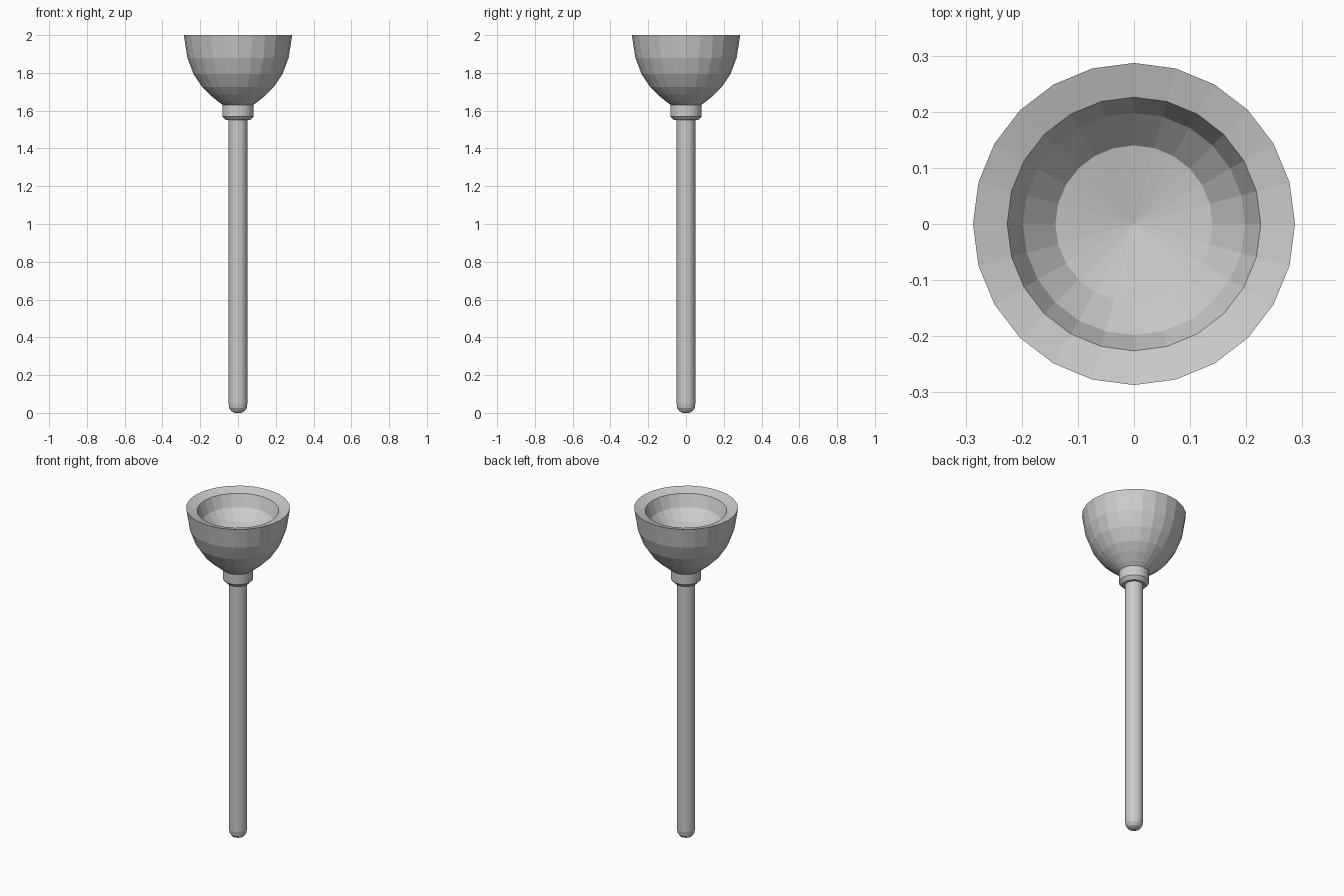
import bpy
import bmesh
from math import tau

SIDES = 24

cube = bpy.data.objects.get("Cube")
if cube:
    bpy.data.objects.remove(cube)

grey = bpy.data.materials.new("plain grey")
grey.use_nodes = True
colour = (0.6, 0.6, 0.6, 1)
grey.diffuse_color = colour
grey.node_tree.nodes["Principled BSDF"].inputs["Base Color"].default_value = colour


def lathe(name, profile):
    """Spin a (radius, height) profile around the z axis, flat shaded."""
    bm = bmesh.new()
    verts = [bm.verts.new((r, 0, z)) for r, z in profile]
    edges = [bm.edges.new(pair) for pair in zip(verts, verts[1:])]
    bmesh.ops.spin(bm, geom=verts + edges, cent=(0, 0, 0), axis=(0, 0, 1),
                   angle=tau, steps=SIDES)
    bmesh.ops.remove_doubles(bm, verts=bm.verts, dist=0.0005)
    bmesh.ops.recalc_face_normals(bm, faces=bm.faces)
    mesh = bpy.data.meshes.new(name)
    bm.to_mesh(mesh)
    bm.free()
    mesh.materials.append(grey)
    obj = bpy.data.objects.new(name, mesh)
    bpy.context.collection.objects.link(obj)
    return obj


# Hollow cup: underside, outer wall, sloping rim, inner wall, dished floor
lathe("cup", [
    (0, 1.63), (0.08, 1.63), (0.105, 1.648), (0.15, 1.685), (0.19, 1.725),
    (0.236, 1.795), (0.268, 1.88), (0.287, 2.0),
    (0.226, 1.982), (0.198, 1.91), (0.14, 1.85), (0, 1.82),
])

# Collar joining the cup to the handle
lathe("collar", [
    (0, 1.63), (0.083, 1.63), (0.083, 1.57), (0.065, 1.55), (0, 1.55),
])

# Long handle with a rounded end
lathe("handle", [
    (0, 1.56), (0.05, 1.56), (0.05, 0.05), (0.046, 0.025),
    (0.034, 0.008), (0.018, 0.0), (0, 0.0),
])
